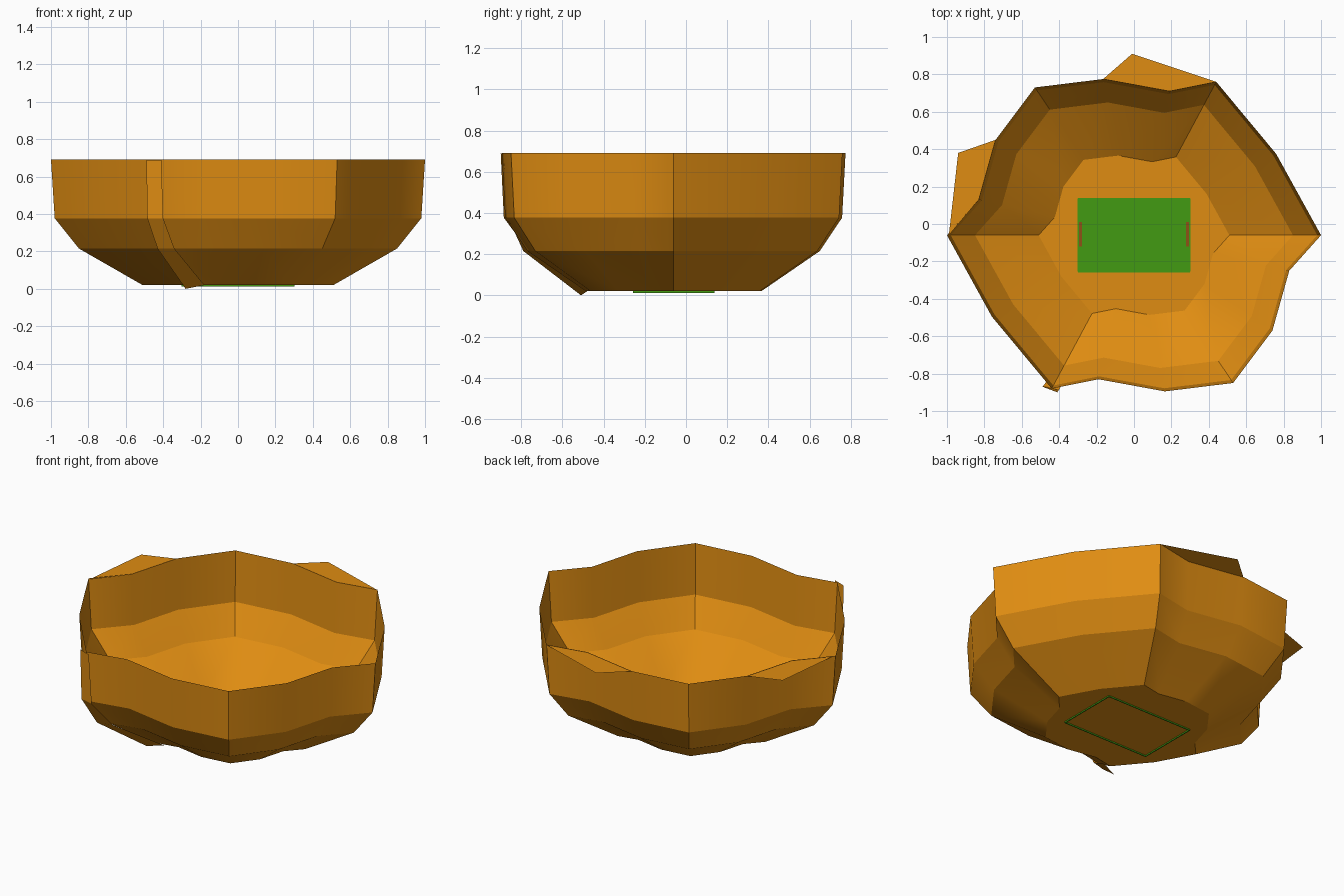
import bpy, bmesh, math

if "Cube" in bpy.data.objects:
    bpy.data.objects.remove(bpy.data.objects["Cube"])


def material(name, rgb):
    m = bpy.data.materials.new(name)
    m.diffuse_color = (*rgb, 1)
    m.use_nodes = True
    m.node_tree.nodes["Principled BSDF"].inputs["Base Color"].default_value = m.diffuse_color
    return m


ORANGE = material("orange", (0.74, 0.265, 0.006))
GREEN = material("green", (0.055, 0.33, 0.006))
BROWN = material("brown", (0.27, 0.085, 0.008))


def finish(bm, name, mat):
    me = bpy.data.meshes.new(name)
    bm.to_mesh(me)
    bm.free()
    me.materials.append(mat)
    ob = bpy.data.objects.new(name, me)
    bpy.context.collection.objects.link(ob)
    return ob


def sheet(name, pts, z, mat):
    bm = bmesh.new()
    bm.faces.new([bm.verts.new((x, y, z)) for x, y in pts])
    bmesh.ops.recalc_face_normals(bm, faces=bm.faces)
    return finish(bm, name, mat)


def box(name, x0, x1, y0, y1, z0, z1, mat):
    bm = bmesh.new()
    bmesh.ops.create_cube(bm, size=1)
    for v in bm.verts:
        v.co = ((x0 + x1) / 2 + v.co.x * (x1 - x0),
                (y0 + y1) / 2 + v.co.y * (y1 - y0),
                (z0 + z1) / 2 + v.co.z * (z1 - z0))
    return finish(bm, name, mat)


# Bowl shell: half the wavy outline, repeated by a half turn about CY
CY = -0.06
half = [(-1, 0), (-0.83, 0.19), (-0.74, 0.51), (-0.53, 0.79),
        (-0.165, 0.835), (0.19, 0.77), (0.44, 0.82), (0.76, 0.435)]
outline = half + [(-x, -y) for x, y in half]
levels = [(0.02, 0.51), (0.215, 0.85), (0.377, 0.98), (0.692, 1.0)]

bm = bmesh.new()
rings = [[bm.verts.new((x * s, y * s + CY, z)) for x, y in outline] for z, s in levels]
n = len(outline)
bm.faces.new(rings[0])
for lo, hi in zip(rings, rings[1:]):
    for i in range(n):
        j = (i + 1) % n
        bm.faces.new((lo[i], lo[j], hi[j], hi[i]))
bmesh.ops.recalc_face_normals(bm, faces=bm.faces)
for f in bm.faces:
    f.smooth = True
for e in bm.edges:
    level = abs(e.verts[0].co.z - e.verts[1].co.z) < 1e-4
    if level or e.calc_face_angle(0) > math.radians(30):
        e.smooth = False
finish(bm, "bowl_shell", ORANGE)

# Flat flaps outside the rim
sheet("back_rim_flap", [(-0.165, 0.775), (-0.01, 0.91), (0.44, 0.76), (0.19, 0.71)], 0.69, ORANGE)
sheet("left_rim_flap", [(-0.99, -0.06), (-0.94, 0.38), (-0.74, 0.45), (-0.83, 0.13)], 0.69, ORANGE)

# Narrow strip down the front left corner
strip = [(0.69, -0.49, -0.87, -0.41, -0.90), (0.377, -0.485, -0.865, -0.40, -0.885),
         (0.215, -0.43, -0.79, -0.34, -0.765), (0.0, -0.28, -0.51, -0.18, -0.48)]
bm = bmesh.new()
rows = [(bm.verts.new((ax, ay, z)), bm.verts.new((bx, by, max(z, 0.02))))
        for z, ax, ay, bx, by in strip]
for (a, b), (c, d) in zip(rows, rows[1:]):
    bm.faces.new((a, c, d, b))
finish(bm, "corner_strip", ORANGE)

# Green plate on the floor, with a thin edge showing underneath
X, Y0, Y1, T = 0.30, -0.255, 0.135, 0.006
box("floor_plate", -X, X, Y0, Y1, 0.021, 0.026, GREEN)
for s in (-1, 1):
    box("plate_edge_side", s * X - T / 2, s * X + T / 2, Y0, Y1, 0.012, 0.022, GREEN)
    box("plate_handle", s * 0.287 - 0.008, s * 0.287 + 0.008, -0.12, 0.01, 0.024, 0.03, BROWN)
for y in (Y0, Y1):
    box("plate_edge_end", -X, X, y - T / 2, y + T / 2, 0.012, 0.022, GREEN)
